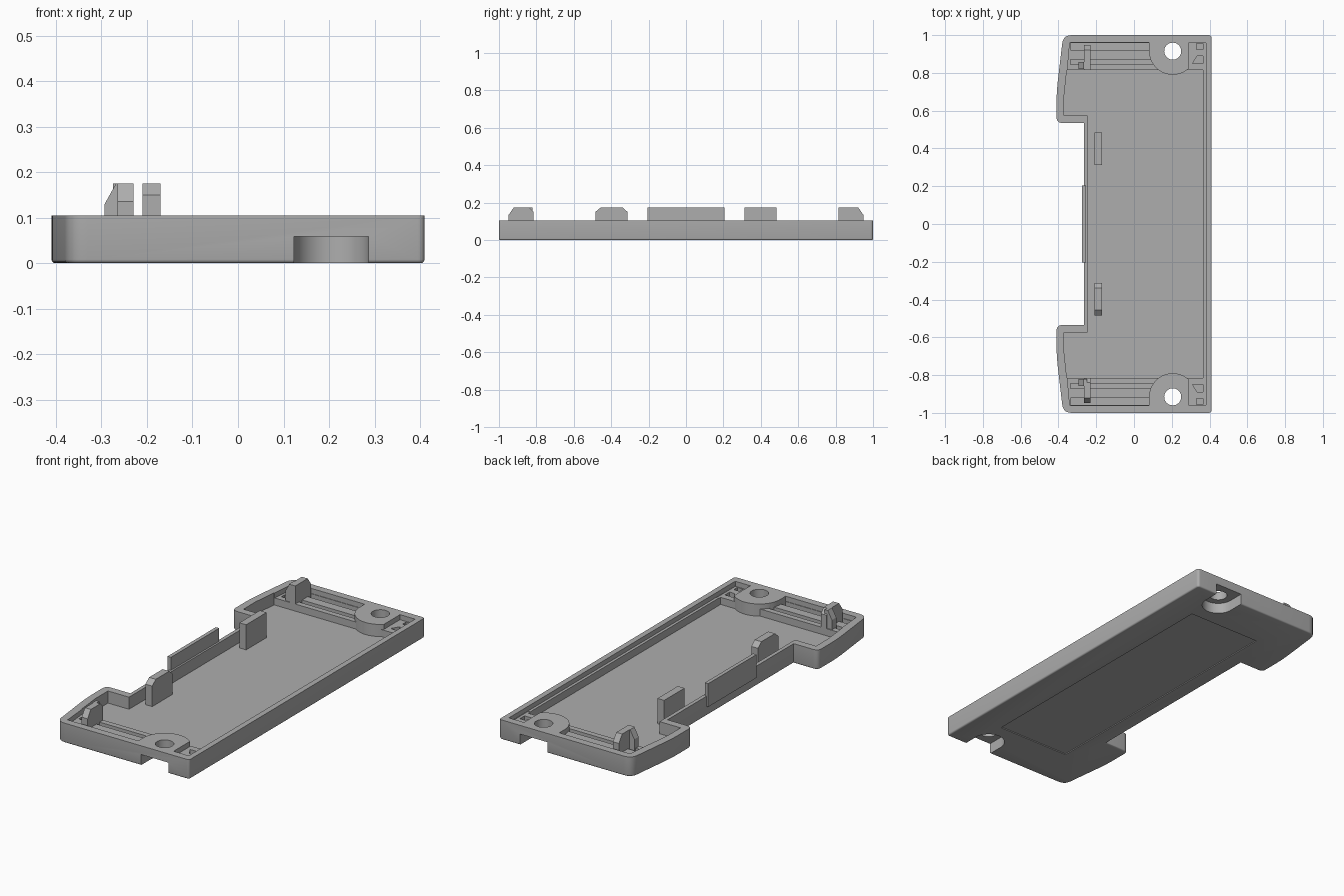
import bpy, bmesh, math
from mathutils import Vector

if "Cube" in bpy.data.objects:
    bpy.data.objects.remove(bpy.data.objects["Cube"])

grey = bpy.data.materials.new("plain grey")
grey.use_nodes = True
COLOR = (0.42, 0.42, 0.42, 1)
grey.diffuse_color = COLOR
grey.node_tree.nodes["Principled BSDF"].inputs["Base Color"].default_value = COLOR

RIM, LEDGE, FLOOR, TAB_TOP = 0.105, 0.078, 0.04, 0.175
BOLT_X, BOLT_Y = 0.205, 0.915


def prism(name, pts, lo, hi, axis="z", bevel=0):
    """Extrude a 2D profile along an axis, optionally rounding its low edge."""
    place = {"x": lambda p, d: (d, p[0], p[1]),
             "y": lambda p, d: (p[0], d, p[1]),
             "z": lambda p, d: (p[0], p[1], d)}[axis]
    bm = bmesh.new()
    a = [bm.verts.new(place(p, lo)) for p in pts]
    b = [bm.verts.new(place(p, hi)) for p in pts]
    bottom = bm.faces.new(a)
    bm.faces.new(b)
    for i in range(len(pts)):
        j = (i + 1) % len(pts)
        bm.faces.new((a[i], a[j], b[j], b[i]))
    bmesh.ops.recalc_face_normals(bm, faces=bm.faces)
    if bevel:
        bmesh.ops.bevel(bm, geom=list(bottom.edges), offset=bevel,
                        segments=3, profile=0.5, affect="EDGES")
    mesh = bpy.data.meshes.new(name)
    bm.to_mesh(mesh)
    bm.free()
    mesh.materials.append(grey)
    obj = bpy.data.objects.new(name, mesh)
    bpy.context.collection.objects.link(obj)
    return obj


def box(name, x0, x1, y0, y1, z0, z1):
    return prism(name, [(x0, y0), (x1, y0), (x1, y1), (x0, y1)], z0, z1)


def rounded(corners, steps=5):
    """Round each (x, y, radius) corner of a closed outline."""
    out = []
    for i, (x, y, r) in enumerate(corners):
        c = Vector((x, y))
        if not r:
            out.append(c)
            continue
        before = Vector(corners[i - 1][:2])
        after = Vector(corners[(i + 1) % len(corners)][:2])
        p, q = c + (before - c).normalized() * r, c + (after - c).normalized() * r
        for k in range(steps + 1):
            t = k / steps
            out.append(p * (1 - t) ** 2 + c * 2 * t * (1 - t) + q * t * t)
    return out


def both_ends(half):
    """Complete an outline given for the +y half."""
    return half + [(p[0], -p[1], *p[2:]) for p in reversed(half)]


def flip(pts, s):
    return [(x, y * s) for x, y in pts]


def arc(r, start, end, steps=24):
    angles = [math.radians(start + (end - start) * k / steps) for k in range(steps + 1)]
    return [(BOLT_X + r * math.cos(t), BOLT_Y + r * math.sin(t)) for t in angles]


def combine(target, tool, operation="DIFFERENCE"):
    mod = target.modifiers.new("combine", "BOOLEAN")
    mod.operation, mod.solver, mod.object = operation, "EXACT", tool
    graph = bpy.context.evaluated_depsgraph_get()
    mesh = bpy.data.meshes.new_from_object(target.evaluated_get(graph))
    target.modifiers.clear()
    target.data = mesh
    bpy.data.objects.remove(tool)


# Tray shell with rounded lower edge
outline = rounded(both_ends([(0.41, 1, 0.015), (-0.375, 1, 0.045), (-0.41, 0.7, 0.06),
                             (-0.41, 0.535, 0.03), (-0.265, 0.535, 0)]))
tray = prism("tray", outline, 0, RIM, bevel=0.008)

# Main cavity and the stepped ledge along the long wall
cavity = both_ends([(0.365, 0.815), (-0.3555, 0.815), (-0.37, 0.68),
                    (-0.37, 0.575), (-0.245, 0.575)])
combine(tray, prism("cavity_cutter", cavity, FLOOR, 0.3))
combine(tray, box("ledge_cutter", 0.34, 0.38, -0.959, 0.959, LEDGE + 0.002, 0.3))

for s in (1, -1):
    # Raised end shelf with grooves and small corner pockets
    shelf = [(0.379, 0.80), (0.379, 0.96), (-0.34, 0.96), (-0.354, 0.80)]
    combine(tray, prism("shelf_cutter", flip(shelf, s), LEDGE, 0.3))
    for y0, y1 in ((0.845, 0.872), (0.92, 0.957)):
        combine(tray, box("groove_cutter", -0.335, 0.1, *sorted((y0 * s, y1 * s)), 0.055, 0.2))
    pockets = ([(0.33, 0.925), (0.364, 0.925), (0.364, 0.955), (0.33, 0.955)],
               [(0.31, 0.85), (0.364, 0.85), (0.364, 0.89), (0.335, 0.89)])
    for pocket in pockets:
        combine(tray, prism("pocket_cutter", flip(pocket, s), FLOOR, 0.2))

    # Screw boss, its open recess underneath, and the through hole
    boss = arc(0.125, 180, 313) + [(0.29, 0.98), (0.08, 0.98)]
    combine(tray, prism("boss", flip(boss, s), 0.02, RIM), "UNION")
    recess = arc(0.082, 180, 360) + [(0.287, 1.1), (0.123, 1.1)]
    combine(tray, prism("recess_cutter", flip(recess, s), -0.1, 0.058))
    combine(tray, prism("hole_cutter", flip(arc(0.045, 0, 350, 35), s), -0.1, 0.3))

# Shallow label recess on the underside
combine(tray, box("label_cutter", -0.18, 0.25, -0.76, 0.76, -0.1, 0.005))

for s, side in ((1, "back"), (-1, "front")):
    # End clip: an upright bar with a sloped fin
    inner = [(0.815, TAB_TOP)] if s > 0 else [(0.815, 0.15), (0.84, TAB_TOP)]
    bar = [(0.815, 0.05)] + inner + [(0.92, TAB_TOP), (0.948, 0.135), (0.948, 0.05)]
    prism(side + "_clip", [(y * s, z) for y, z in bar], -0.265, -0.23, "x")
    fin = [(-0.293, 0.05), (-0.293, 0.13), (-0.268, TAB_TOP), (-0.25, TAB_TOP), (-0.25, 0.05)]
    prism(side + "_clip_fin", fin, 0.82 * s, 0.857 * s, "y")

# Upright tabs on the floor
prism("back_tab", [(0.312, 0.03), (0.312, TAB_TOP), (0.485, TAB_TOP), (0.485, 0.03)],
      -0.21, -0.17, "x")
prism("front_tab", [(-0.312, 0.03), (-0.312, 0.15), (-0.34, TAB_TOP), (-0.455, TAB_TOP),
                    (-0.485, 0.15), (-0.485, 0.03)], -0.21, -0.17, "x")

# Centre tab on the recessed side wall
box("centre_tab", -0.275, -0.255, -0.205, 0.205, 0.05, TAB_TOP)

# Smooth the rounded corners of the tray only
bpy.ops.object.select_all(action="DESELECT")
tray.select_set(True)
bpy.context.view_layer.objects.active = tray
bpy.ops.object.shade_smooth_by_angle(angle=math.radians(32))
